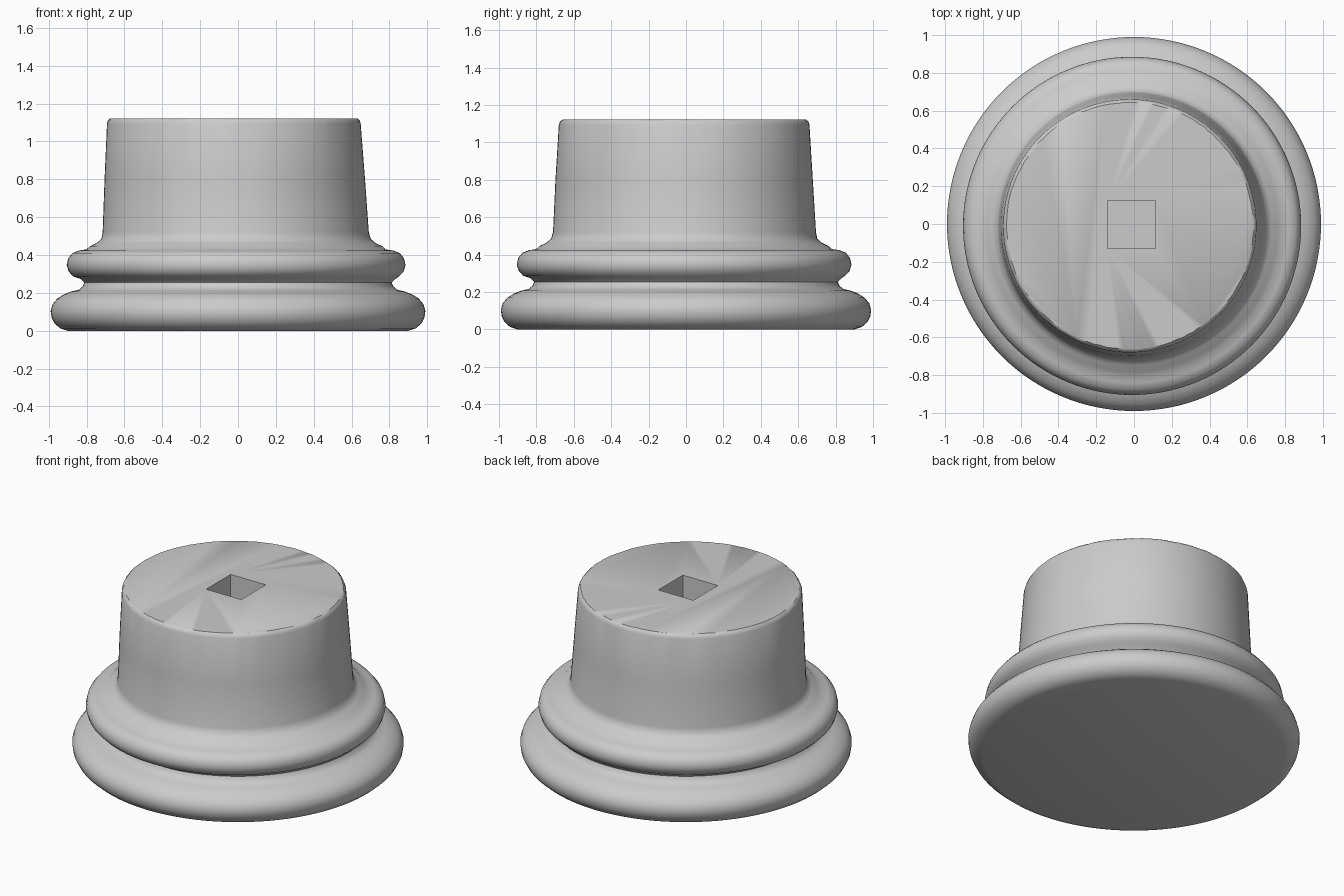
import bpy, bmesh, random
from math import sin, cos, pi

if "Cube" in bpy.data.objects:
    bpy.data.objects.remove(bpy.data.objects["Cube"])

random.seed(4)
SEGMENTS = 128

# Profile rings: radius, height, x offset, y offset (the worn shaft leans slightly)
RINGS = [
    # lower torus
    (0.90, 0.0, 0, 0), (0.94, 0.013, 0, 0), (0.97, 0.04, 0, 0), (0.985, 0.07, 0, 0),
    (0.99, 0.105, 0, 0), (0.98, 0.14, 0, 0), (0.955, 0.17, 0, 0),
    (0.92, 0.192, 0, 0), (0.88, 0.208, 0, 0),
    # hollow between the tori
    (0.84, 0.217, 0, 0), (0.82, 0.235, 0, 0), (0.812, 0.255, 0, 0), (0.83, 0.273, 0, 0),
    # upper torus
    (0.86, 0.287, -.01, -.01), (0.885, 0.313, -.01, -.01), (0.895, 0.347, -.01, -.01),
    (0.887, 0.383, -.01, -.01), (0.865, 0.41, -.01, -.01), (0.83, 0.424, -.01, -.01),
    # fillet and flare
    (0.79, 0.43, -.01, -.01), (0.772, 0.447, -.01, -.01), (0.737, 0.463, -.01, -.01),
    (0.712, 0.485, -.01, -.01),
    # shaft drum
    (0.703, 0.52, -.012, -.008), (0.688, 0.80, -.017, -.01),
    (0.67, 1.095, -.022, -.01), (0.666, 1.112, -.022, -.01), (0.655, 1.122, -.022, -.01),
]


def build_body():
    bm = bmesh.new()
    rings = []
    for k, (r, z, cx, cy) in enumerate(RINGS):
        # chipped upper rim
        wear = 0.005 if k >= len(RINGS) - 2 else 0
        ring = []
        for i in range(SEGMENTS):
            a = 2 * pi * i / SEGMENTS
            q = r - random.random() * wear
            ring.append(bm.verts.new((cx + q * cos(a), cy + q * sin(a), z)))
        rings.append(ring)
    for low, high in zip(rings, rings[1:]):
        for i in range(SEGMENTS):
            j = (i + 1) % SEGMENTS
            bm.faces.new((low[i], low[j], high[j], high[i]))
    bm.faces.new(rings[0][::-1])
    bm.faces.new(rings[-1])
    mesh = bpy.data.meshes.new("column_base")
    bm.to_mesh(mesh)
    bm.free()
    obj = bpy.data.objects.new("column_base", mesh)
    bpy.context.collection.objects.link(obj)
    return obj


body = build_body()

# Square dowel socket in the top
DEPTH = 0.2
bpy.ops.mesh.primitive_cube_add(size=1, location=(-0.013, -0.003, 1.122))
cutter = bpy.context.object
cutter.name = "socket_cutter"
cutter.scale = (0.255, 0.255, DEPTH * 2)
cutter.hide_render = True
cutter.hide_viewport = False

cut = body.modifiers.new("dowel_socket", 'BOOLEAN')
cut.operation = 'DIFFERENCE'
cut.solver = 'EXACT'
cut.object = cutter

bpy.ops.object.select_all(action='DESELECT')
body.select_set(True)
bpy.context.view_layer.objects.active = body
bpy.ops.object.modifier_apply(modifier=cut.name)
bpy.data.objects.remove(cutter)
bpy.ops.object.shade_smooth_by_angle(angle=0.7)
